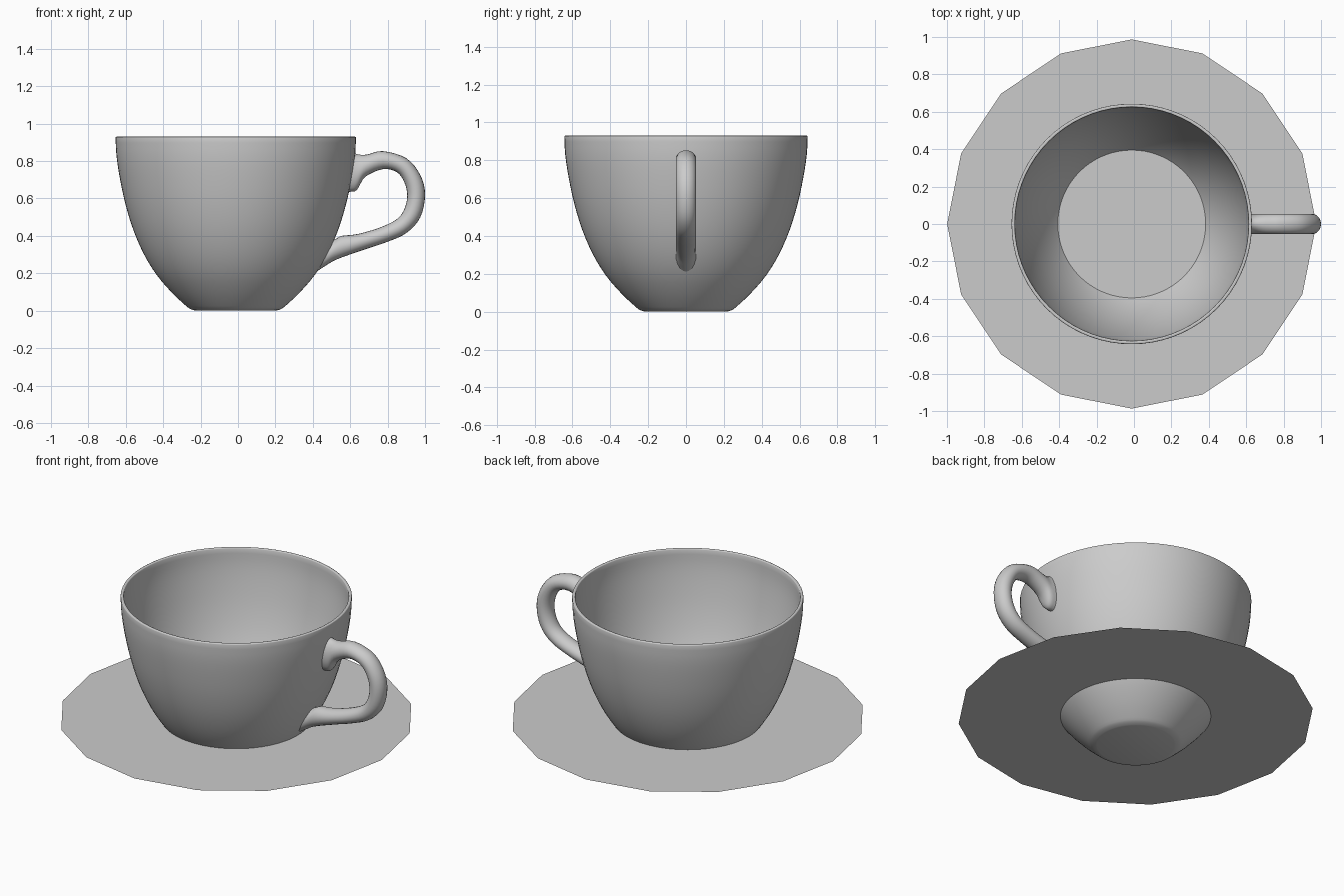
import bpy, bmesh, math
from mathutils import Vector

if "Cube" in bpy.data.objects:
    bpy.data.objects.remove(bpy.data.objects["Cube"])

CENTRE_X = -0.012
SAUCER_Z = 0.185

china = bpy.data.materials.new("grey china")
china.use_nodes = True
china.diffuse_color = (0.6, 0.6, 0.6, 1)
china.node_tree.nodes["Principled BSDF"].inputs["Base Color"].default_value = (0.6, 0.6, 0.6, 1)


def make_object(name, bm, smooth=True):
    mesh = bpy.data.meshes.new(name)
    bm.to_mesh(mesh)
    bm.free()
    mesh.materials.append(china)
    obj = bpy.data.objects.new(name, mesh)
    bpy.context.collection.objects.link(obj)
    if smooth:
        bpy.ops.object.select_all(action='DESELECT')
        obj.select_set(True)
        bpy.context.view_layer.objects.active = obj
        bpy.ops.object.shade_smooth_by_angle(angle=math.radians(40))
    return obj


def spline(points, steps):
    """Catmull-Rom curve through points of any dimension."""
    pts = [Vector(p) for p in points]
    pts = [2 * pts[0] - pts[1]] + pts + [2 * pts[-1] - pts[-2]]
    out = []
    for a, b, c, d in zip(pts, pts[1:], pts[2:], pts[3:]):
        for i in range(steps):
            t = i / steps
            out.append(0.5 * (2 * b + (c - a) * t + (2 * a - 5 * b + 4 * c - d) * t**2
                              + (3 * b - a - 3 * c + d) * t**3))
    return out + [pts[-2]]


def loft(bm, rings):
    """Skin closed rings of points and return the vertex rings."""
    loops = [[bm.verts.new(p) for p in ring] for ring in rings]
    n = len(loops[0])
    for low, high in zip(loops, loops[1:]):
        for i in range(n):
            j = (i + 1) % n
            bm.faces.new((low[i], low[j], high[j], high[i]))
    return loops


def circle(n):
    return [(math.cos(2 * math.pi * i / n), math.sin(2 * math.pi * i / n)) for i in range(n)]


# Cup: turned outer wall with a flat base, thickened inwards
profile = [(0.215, 0), (0.24, 0.008), (0.265, 0.025), (0.34, 0.095), (0.422, 0.19), (0.49, 0.3),
           (0.547, 0.43), (0.59, 0.57), (0.62, 0.71), (0.638, 0.83), (0.643, 0.93)]
bm = bmesh.new()
loops = loft(bm, [[(CENTRE_X + r * c, r * s, z) for c, s in circle(72)]
                  for r, z in spline(profile, 3)])
bm.faces.new(loops[0])
bmesh.ops.recalc_face_normals(bm, faces=bm.faces)
if loops[0][0].link_faces and min(bm.faces, key=lambda f: f.calc_center_median().z).normal.z > 0:
    bmesh.ops.reverse_faces(bm, faces=bm.faces)
cup = make_object("cup", bm)
wall = cup.modifiers.new("wall", 'SOLIDIFY')
wall.thickness = 0.018
wall.offset = -1
rim = cup.modifiers.new("soft rim", 'BEVEL')
rim.width = 0.005
rim.segments = 2
rim.angle_limit = math.radians(60)

# Handle: oval sections given by outer and inner edge (x, z, x, z), flared at the wall
sections = [(0.618, 0.845, 0.592, 0.635), (0.645, 0.835, 0.635, 0.645), (0.69, 0.835, 0.68, 0.715),
            (0.775, 0.853, 0.775, 0.757), (0.9, 0.815, 0.85, 0.74), (0.975, 0.725, 0.89, 0.685),
            (1.0, 0.62, 0.905, 0.615), (0.975, 0.5, 0.89, 0.545), (0.9, 0.415, 0.85, 0.49),
            (0.79, 0.365, 0.76, 0.445), (0.67, 0.325, 0.64, 0.41), (0.53, 0.275, 0.555, 0.4),
            (0.46, 0.235, 0.525, 0.385), (0.415, 0.205, 0.505, 0.383)]
bm = bmesh.new()
rings = []
for x1, z1, x2, z2 in spline(sections, 4):
    rings.append([((x1 + x2) / 2 + (x1 - x2) / 2 * c, 0.054 * s, (z1 + z2) / 2 + (z1 - z2) / 2 * c)
                  for c, s in circle(20)])
loops = loft(bm, rings)
for end in (loops[0], loops[-1]):
    bm.faces.new(end)
bmesh.ops.recalc_face_normals(bm, faces=bm.faces)
make_object("handle", bm)

# Saucer: thin flat sixteen-sided sheet that the cup sits through
bm = bmesh.new()
bm.faces.new([bm.verts.new((CENTRE_X + 0.987 * c, 0.987 * s, SAUCER_Z)) for c, s in circle(16)])
make_object("saucer", bm, smooth=False)
